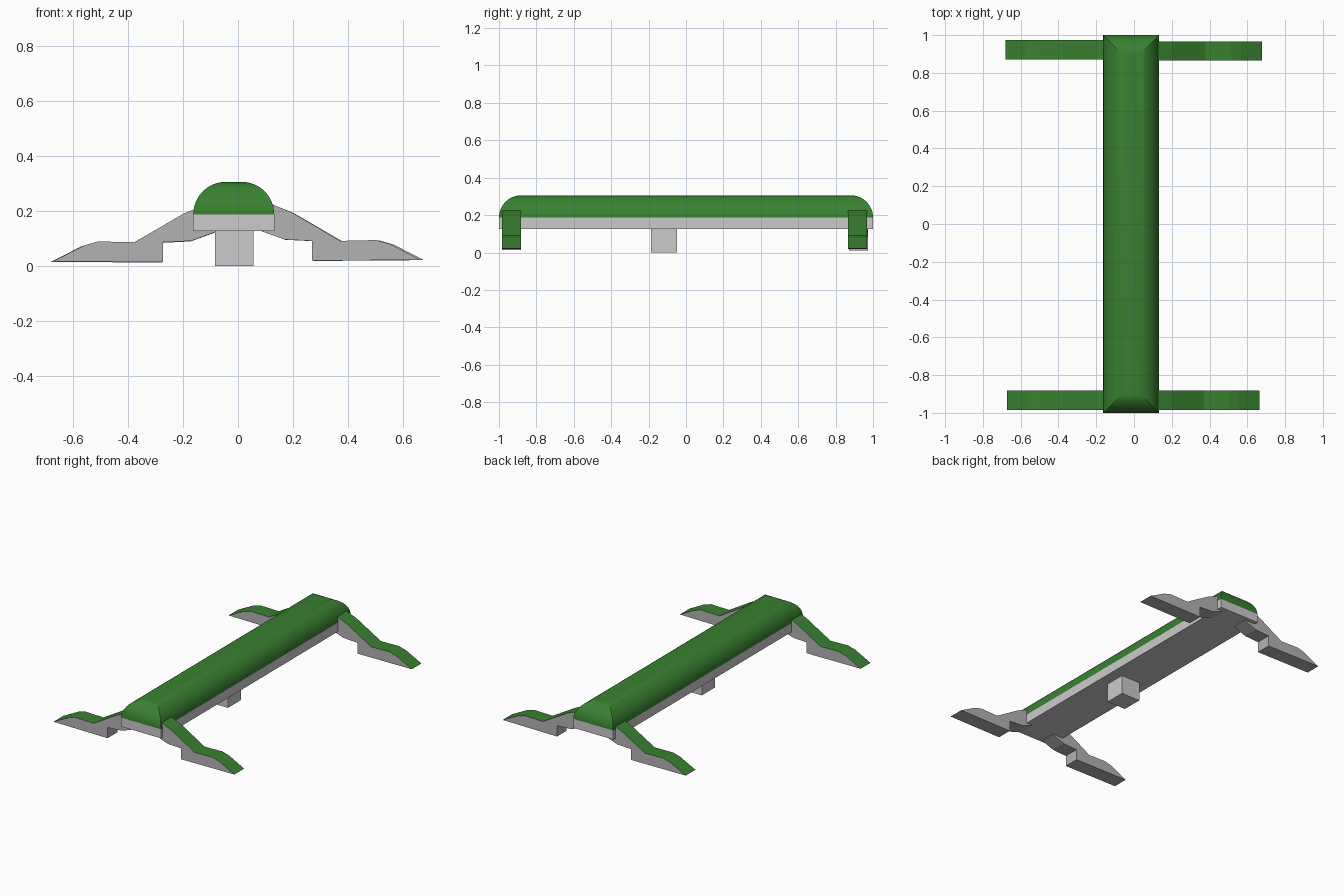
import bpy, bmesh, math

if "Cube" in bpy.data.objects:
    bpy.data.objects.remove(bpy.data.objects["Cube"])


def material(name, color):
    m = bpy.data.materials.new(name)
    m.diffuse_color = color
    m.use_nodes = True
    m.node_tree.nodes["Principled BSDF"].inputs["Base Color"].default_value = m.diffuse_color
    return m


green = material("green", (0.04, 0.22, 0.03, 1))
grey = material("leg_grey", (0.45, 0.45, 0.45, 1))


def finish(name, bm, mats=()):
    bmesh.ops.recalc_face_normals(bm, faces=bm.faces[:])
    me = bpy.data.meshes.new(name)
    for m in mats:
        me.materials.append(m)
    ob = bpy.data.objects.new(name, me)
    bpy.context.collection.objects.link(ob)
    # upward-facing sides take the second material, if there is one
    if len(mats) > 1:
        for f in bm.faces:
            f.normal_update()
            f.material_index = 1 if f.normal.z > 0.3 else 0
    bm.to_mesh(me)
    bm.free()
    return ob


def stack(name, rects, mats=()):
    """Loft rectangles (x0, x1, y0, y1, z) and cap both ends."""
    bm = bmesh.new()
    rings = [[bm.verts.new((x, y, z)) for x, y in
              ((x0, y0), (x1, y0), (x1, y1), (x0, y1))]
             for x0, x1, y0, y1, z in rects]
    for a, b in zip(rings, rings[1:]):
        for i in range(4):
            j = (i + 1) % 4
            bm.faces.new((a[i], a[j], b[j], b[i]))
    bm.faces.new(rings[0])
    bm.faces.new(rings[-1])
    return finish(name, bm, mats)


# Long base slab and the block hanging under it
X0, X1 = -0.163, 0.132
stack("base_slab", [(X0, X1, -1, 1, 0.127), (X0, X1, -1, 1, 0.187)])
stack("under_block", [(-0.083, 0.057, -0.187, -0.048, 0),
                      (-0.083, 0.057, -0.187, -0.048, 0.127)])

# Rounded cover with mitred corners
R, STEPS = 0.119, 12
rects = []
for i in range(STEPS + 1):
    a = math.pi / 2 * i / STEPS
    d = R * (1 - math.cos(a))
    rects.append((X0 + d, X1 - d, -1 + d, 1 - d, 0.187 + R * math.sin(a)))
cover = stack("rounded_cover", rects, [green])
bpy.context.view_layer.objects.active = cover
cover.select_set(True)
bpy.ops.object.shade_smooth_by_angle(angle=math.radians(25))
cover.select_set(False)

# Legs: one side profile, extruded along y and mirrored in x
PROFILE = [(0.08, 0.125), (0.10, 0.235), (0.132, 0.217), (0.20, 0.19),
           (0.375, 0.087), (0.508, 0.09), (0.56, 0.075), (0.67, 0.018),
           (0.272, 0.015), (0.272, 0.087), (0.17, 0.092)]


def leg(name, side, y0, y1, stretch, dz):
    bm = bmesh.new()
    ends = [[bm.verts.new((side * x * stretch, y, z + dz)) for x, z in PROFILE]
            for y in (y0, y1)]
    n = len(PROFILE)
    for i in range(n):
        j = (i + 1) % n
        bm.faces.new((ends[0][i], ends[0][j], ends[1][j], ends[1][i]))
    bm.faces.new(ends[0])
    bm.faces.new(ends[1])
    finish(name, bm, [grey, green])


leg("front_right_leg", 1, -0.985, -0.882, 0.99, 0.004)
leg("front_left_leg", -1, -0.985, -0.882, 1.003, -0.001)
leg("back_right_leg", 1, 0.866, 0.967, 1.01, 0.003)
leg("back_left_leg", -1, 0.872, 0.974, 1.015, -0.003)
